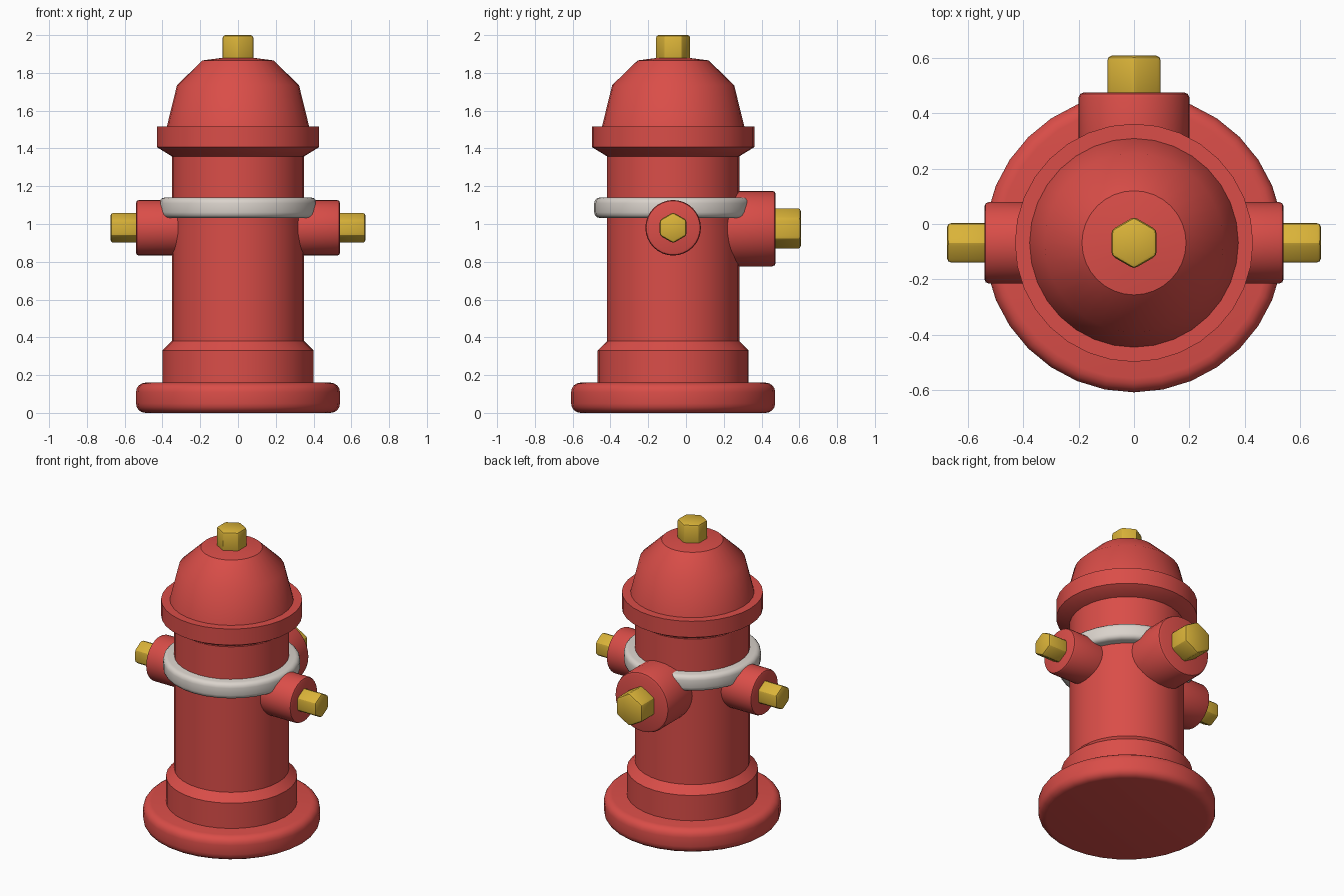
import bpy, math
from mathutils import Vector

if "Cube" in bpy.data.objects:
    bpy.data.objects.remove(bpy.data.objects["Cube"])

CY = -0.068   # y of the barrel axis
SEG = 32


def material(name, rgb):
    m = bpy.data.materials.new(name)
    m.diffuse_color = (*rgb, 1)
    m.use_nodes = True
    m.node_tree.nodes["Principled BSDF"].inputs["Base Color"].default_value = m.diffuse_color
    return m


RED = material("hydrant red", (0.70, 0.075, 0.065))
GOLD = material("brass yellow", (0.70, 0.45, 0.04))
WHITE = material("warm white", (0.70, 0.65, 0.60))


def finish(ob, name, mat, bevel=0, segments=2, angle=35):
    ob.name = name
    ob.data.materials.clear()
    ob.data.materials.append(mat)
    bpy.ops.object.select_all(action='DESELECT')
    ob.select_set(True)
    bpy.context.view_layer.objects.active = ob
    if bevel:
        b = ob.modifiers.new("bevel", 'BEVEL')
        b.width, b.segments = bevel, segments
        b.limit_method, b.angle_limit = 'ANGLE', math.radians(40)
        bpy.ops.object.modifier_apply(modifier="bevel")
    bpy.ops.object.shade_smooth_by_angle(angle=math.radians(angle))


def lathe(name, profile, mat):
    """Revolve (radius, z) points, closing both ends."""
    verts = [(r * math.cos(math.tau * i / SEG), CY + r * math.sin(math.tau * i / SEG), z)
             for r, z in profile for i in range(SEG)]
    faces = [(k * SEG + i, k * SEG + (i + 1) % SEG,
              (k + 1) * SEG + (i + 1) % SEG, (k + 1) * SEG + i)
             for k in range(len(profile) - 1) for i in range(SEG)]
    faces.append(tuple(reversed(range(SEG))))
    faces.append(tuple(range(len(verts) - SEG, len(verts))))
    me = bpy.data.meshes.new(name)
    me.from_pydata(verts, [], faces)
    ob = bpy.data.objects.new(name, me)
    bpy.context.collection.objects.link(ob)
    finish(ob, name, mat)


def cylinder(name, start, end, radius, mat, sides=SEG, bevel=0, segments=2, angle=35):
    """Cylinder or prism between two points."""
    a, b = Vector(start), Vector(end)
    d = b - a
    bpy.ops.mesh.primitive_cylinder_add(vertices=sides, radius=radius, depth=d.length)
    ob = bpy.context.object
    # first vertex of the prism points along local +y: keep it up for sideways nuts
    ob.rotation_euler = d.to_track_quat('Z', 'Y').to_euler()
    ob.location = (a + b) / 2
    bpy.ops.object.transform_apply(location=True, rotation=True, scale=True)
    finish(ob, name, mat, bevel, segments, angle)


# base plate
cylinder("base_plate", (0, CY, 0), (0, CY, 0.16), 0.54, RED, bevel=0.05, segments=4)

# barrel with foot collar
lathe("barrel", [(0.40, 0.12), (0.40, 0.33), (0.35, 0.38), (0.35, 1.40)], RED)

# bonnet flange and dome
lathe("bonnet", [(0.345, 1.355), (0.43, 1.407), (0.43, 1.515), (0.377, 1.515),
                 (0.323, 1.735), (0.188, 1.866), (0.05, 1.884)], RED)

# white band
cylinder("band", (0, CY, 1.032), (0, CY, 1.14), 0.418, WHITE, bevel=0.03, segments=3)

# top nut
cylinder("top_nut", (0, CY, 1.85), (0, CY, 2.0), 0.094, GOLD, 6, 0.014, 2, 30)

# side outlets and their nuts
for side, s in (("left", -1), ("right", 1)):
    cylinder(side + "_outlet", (s * 0.2, CY, 0.98), (s * 0.54, CY, 0.98), 0.147, RED,
             bevel=0.015)
    cylinder(side + "_nut", (s * 0.51, CY, 0.98), (s * 0.675, CY, 0.98), 0.082, GOLD,
             6, 0.014, 2, 30)

# large back outlet and nut
cylinder("back_outlet", (0, 0.1, 0.976), (0, 0.475, 0.976), 0.20, RED, bevel=0.018)
cylinder("back_nut", (0, 0.445, 0.976), (0, 0.608, 0.976), 0.111, GOLD, 6, 0.016, 2, 30)
